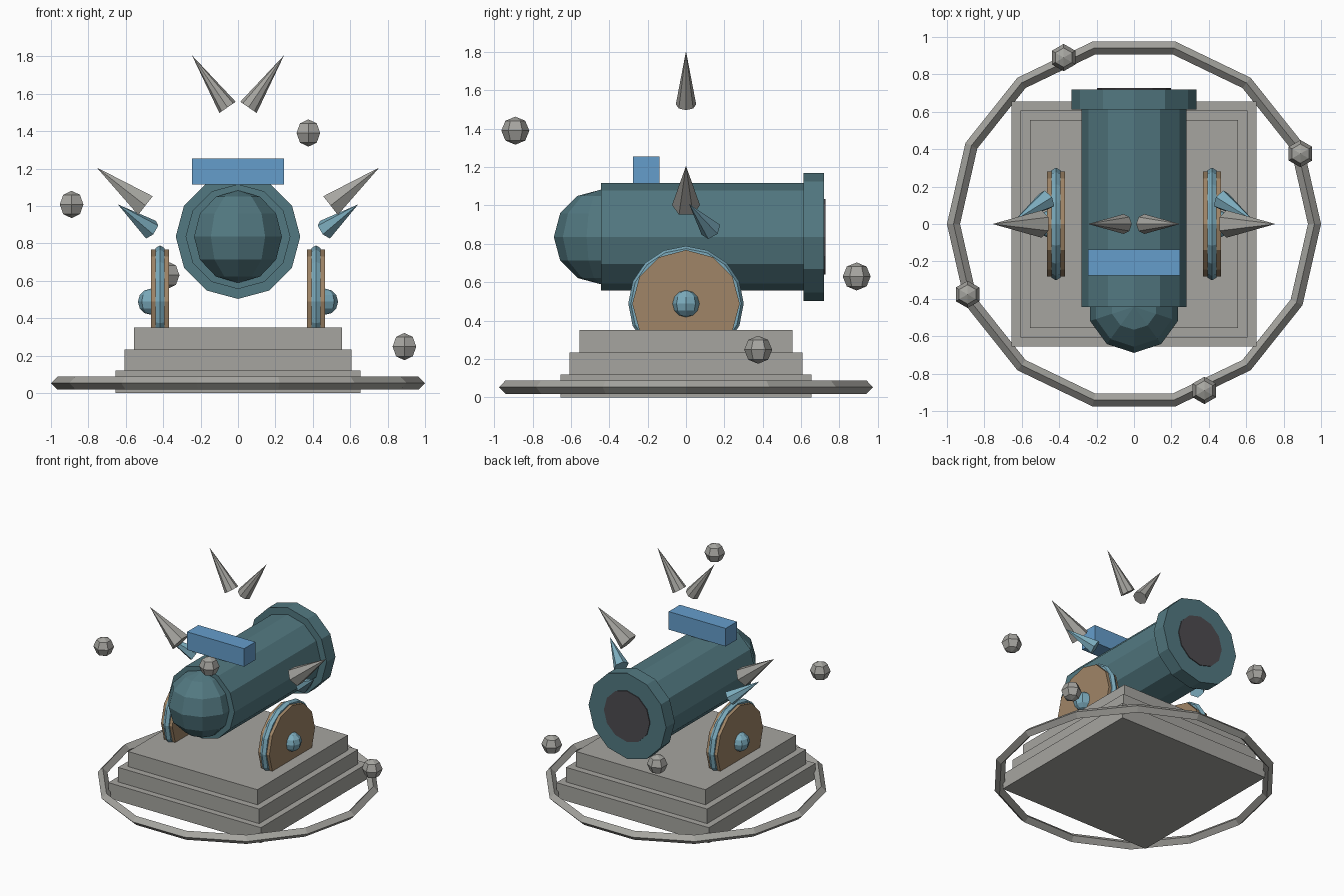
import bpy, bmesh
from math import sin, cos, pi, radians
from mathutils import Matrix, Vector

if "Cube" in bpy.data.objects:
    bpy.data.objects.remove(bpy.data.objects["Cube"])


def material(name, rgb):
    m = bpy.data.materials.new(name)
    m.use_nodes = True
    m.diffuse_color = (*rgb, 1)
    m.node_tree.nodes["Principled BSDF"].inputs["Base Color"].default_value = (*rgb, 1)
    return m


STONE = material("stone grey", (0.38, 0.375, 0.35))
STEEL = material("dark teal", (0.085, 0.19, 0.22))
PALE = material("pale blue", (0.20, 0.41, 0.51))
BLUE = material("bright blue", (0.13, 0.34, 0.60))
WOOD = material("wood brown", (0.35, 0.235, 0.135))
DARK = material("bore dark", (0.075, 0.07, 0.08))


def finish(name, bm, mat, matrix):
    bmesh.ops.remove_doubles(bm, verts=bm.verts, dist=1e-5)
    bmesh.ops.recalc_face_normals(bm, faces=bm.faces)
    mesh = bpy.data.meshes.new(name)
    bm.to_mesh(mesh)
    bm.free()
    mesh.materials.append(mat)
    ob = bpy.data.objects.new(name, mesh)
    ob.matrix_world = matrix
    bpy.context.collection.objects.link(ob)
    return ob


def box(name, mat, size, centre):
    bm = bmesh.new()
    bmesh.ops.create_cube(bm, size=1)
    bmesh.ops.scale(bm, vec=size, verts=bm.verts)
    return finish(name, bm, mat, Matrix.Translation(centre))


def lathe(name, mat, profile, sides, matrix, phase=0, closed=False):
    """Spin (radius, height) points round local z; cap open ends."""
    bm = bmesh.new()
    angles = [radians(phase) + 2 * pi * k / sides for k in range(sides)]
    rings = [[bm.verts.new((r * cos(a), r * sin(a), h)) for a in angles] for r, h in profile]
    pairs = list(zip(rings, rings[1:]))
    if closed:
        pairs.append((rings[-1], rings[0]))
    for low, high in pairs:
        for k in range(sides):
            n = (k + 1) % sides
            bm.faces.new((low[k], low[n], high[n], high[k]))
    if not closed:
        for ring, (r, h) in ((rings[0], profile[0]), (rings[-1], profile[-1])):
            if r > 0:
                bm.faces.new(ring)
    return finish(name, bm, mat, matrix)


def ball(name, mat, radius, sides, bands, centre, phase=90):
    arc = [-pi / 2 + pi * i / bands for i in range(bands + 1)]
    profile = [(max(radius * cos(a), 0) if 0 < i < bands else 0, radius * sin(a))
               for i, a in enumerate(arc)]
    return lathe(name, mat, profile, sides, Matrix.Translation(centre), phase)


def torus(name, mat, major, minor, sides, section, matrix):
    profile = [(major + minor * cos(2 * pi * i / section), minor * sin(2 * pi * i / section))
               for i in range(section)]
    return lathe(name, mat, profile, sides, matrix, closed=True)


def spike(name, mat, base, tip, radius, sides, phase=90):
    base, tip = Vector(base), Vector(tip)
    turn = Vector((0, 0, 1)).rotation_difference(tip - base).to_matrix().to_4x4()
    profile = [(radius, 0), (0, (tip - base).length)]
    return lathe(name, mat, profile, sides, Matrix.Translation(base) @ turn, phase)


# Stepped plinth
bottom = 0
for label, half, top in (("lower", 0.655, 0.12), ("middle", 0.606, 0.233), ("upper", 0.555, 0.35)):
    box(label + "_step", STONE, (2 * half, 2 * half, top - bottom), (0, 0, (top + bottom) / 2))
    bottom = top

# Ring round the plinth
torus("ground_ring", STONE, 0.965, 0.035, 14, 4, Matrix.Translation((0, 0, 0.053)))

# Floating stones
for i, z in enumerate((0.248, 0.63, 1.008, 1.39)):
    a = 0.4 + i * pi / 2
    ball("floating_stone", STONE, 0.073, 6, 4, (0.966 * cos(a), 0.966 * sin(a), z))

# Barrel with muzzle flange, bore and rounded breech
AXIS_Z = 0.836
along_y = Matrix.Translation((0, 0, AXIS_Z)) @ Matrix.Rotation(-pi / 2, 4, "X")
lathe("barrel", STEEL, [(0.28, -0.443), (0.28, 0.612), (0.333, 0.612), (0.333, 0.72)], 12, along_y)
lathe("bore", DARK, [(0.197, 0.718), (0.197, 0.726)], 12, along_y)
ball("breech", STEEL, 0.247, 10, 6, (0, -0.442, AXIS_Z))

# Sight block
box("sight_block", BLUE, (0.49, 0.138, 0.14), (0, -0.206, 1.185))

# Wheels and spikes, both sides
for s, side in ((1, "left"), (-1, "right")):
    wheel = Matrix.Translation((s * 0.417, 0, 0.488)) @ Matrix.Rotation(pi / 2, 4, "Y")
    lathe(side + "_wheel", WOOD, [(0.28, -0.048), (0.28, 0.048)], 12, wheel)
    torus(side + "_tyre", PALE, 0.273, 0.028, 16, 6, wheel)
    ball(side + "_hub", PALE, 0.07, 8, 6, (s * 0.465, 0, 0.488))
    spike(side + "_top_spike", STONE, (s * 0.056, 0, 1.527), (s * 0.246, 0, 1.805), 0.053, 8)
    spike(side + "_side_spike", STONE, (s * 0.495, 0, 1.002), (s * 0.756, 0, 1.206), 0.073, 6)
    spike(side + "_small_spike", PALE, (s * 0.465, 0.13, 0.873), (s * 0.642, 0.016, 1.008), 0.056, 6)
